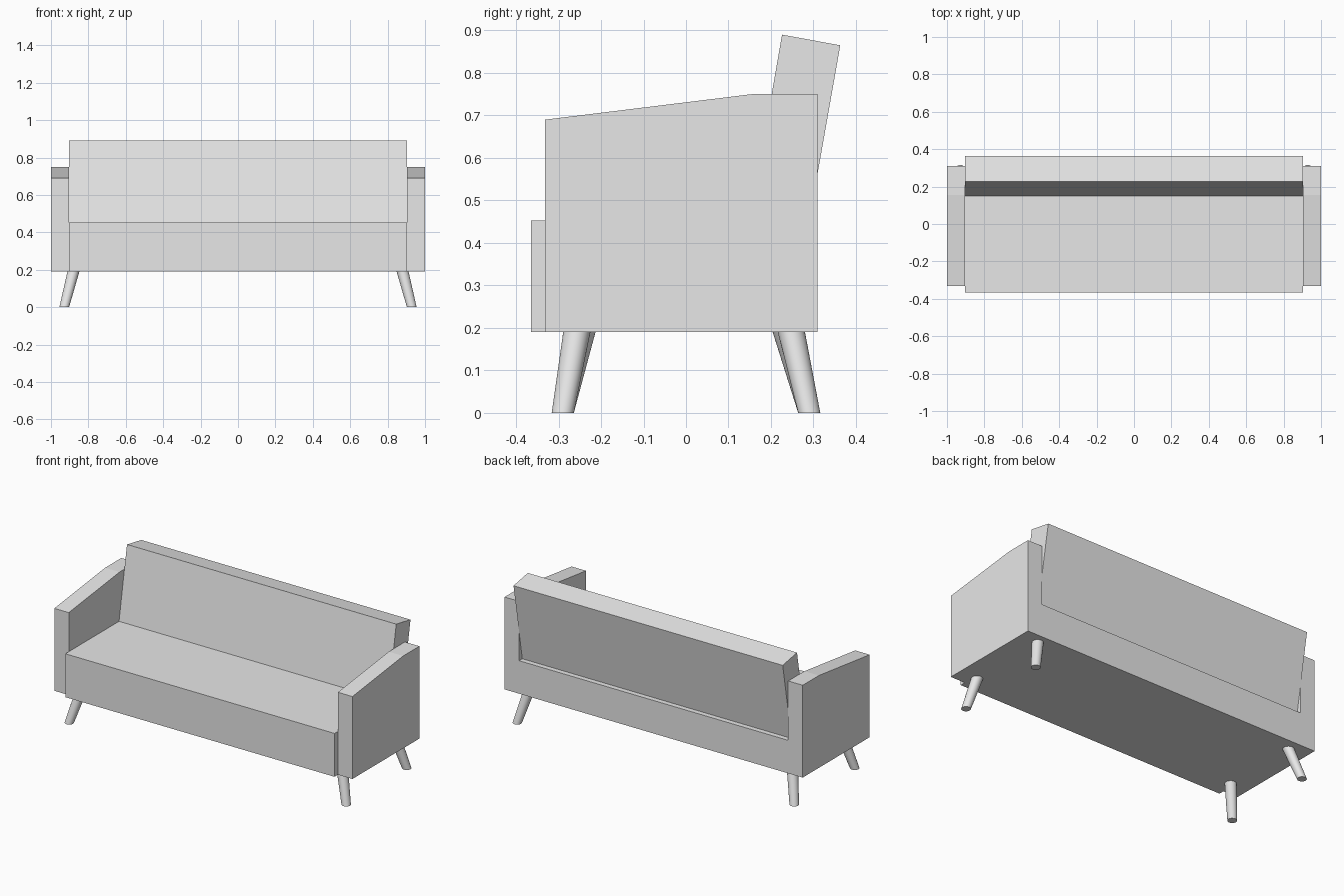
import bpy, bmesh
from math import cos, sin, tau

cube = bpy.data.objects.get("Cube")
if cube:
    bpy.data.objects.remove(cube, do_unlink=True)

GREY = (0.8, 0.8, 0.8, 1)
grey = bpy.data.materials.new("light grey")
grey.use_nodes = True
grey.diffuse_color = GREY
grey.node_tree.nodes["Principled BSDF"].inputs["Base Color"].default_value = GREY


def loft(name, start, end):
    """Solid between two matching outlines, with flat end caps."""
    bm = bmesh.new()
    a = [bm.verts.new(p) for p in start]
    b = [bm.verts.new(p) for p in end]
    n = len(a)
    for i in range(n):
        j = (i + 1) % n
        bm.faces.new((a[i], a[j], b[j], b[i]))
    bm.faces.new(a[::-1])
    bm.faces.new(b)
    bmesh.ops.recalc_face_normals(bm, faces=bm.faces)
    mesh = bpy.data.meshes.new(name)
    bm.to_mesh(mesh)
    bm.free()
    mesh.materials.append(grey)
    obj = bpy.data.objects.new(name, mesh)
    bpy.context.collection.objects.link(obj)
    return obj


def extrude_side(name, profile, x0, x1):
    """Extrude a (y, z) side profile along x."""
    return loft(name, [(x0, y, z) for y, z in profile], [(x1, y, z) for y, z in profile])


def ring(x, y, z, radius, sides=32):
    return [(x + radius * cos(tau * i / sides), y + radius * sin(tau * i / sides), z)
            for i in range(sides)]


INNER = 0.903   # inner face of the arms
BASE = 0.19     # underside height

# Seat block with a lower step at the rear that carries the backrest
extrude_side("seat", [(-0.365, BASE), (0.31, BASE), (0.31, 0.39), (0.2, 0.39),
                      (0.2, 0.453), (-0.365, 0.453)], -INNER, INNER)

# Leaning backrest
extrude_side("backrest", [(0.139, 0.39), (0.279, 0.39), (0.363, 0.865),
                          (0.226, 0.89)], -INNER, INNER)

# Arms with a top that slopes down to the front
arm = [(-0.332, BASE), (0.31, BASE), (0.31, 0.75), (0.155, 0.75), (-0.332, 0.69)]
for side, label in ((-1, "right"), (1, "left")):
    extrude_side(label + "_arm", arm, side * INNER, side)

    # Tapered legs splayed outwards
    for end, place, top_y in ((-1, "front", 0.251), (1, "rear", 0.242)):
        leg = loft(f"{place}_{label}_leg",
                   ring(side * 0.929, end * 0.29, 0, 0.026),
                   ring(side * 0.88, end * (top_y + side * 0.006), BASE, 0.032))
        bpy.ops.object.select_all(action="DESELECT")
        leg.select_set(True)
        bpy.context.view_layer.objects.active = leg
        bpy.ops.object.shade_smooth_by_angle()
